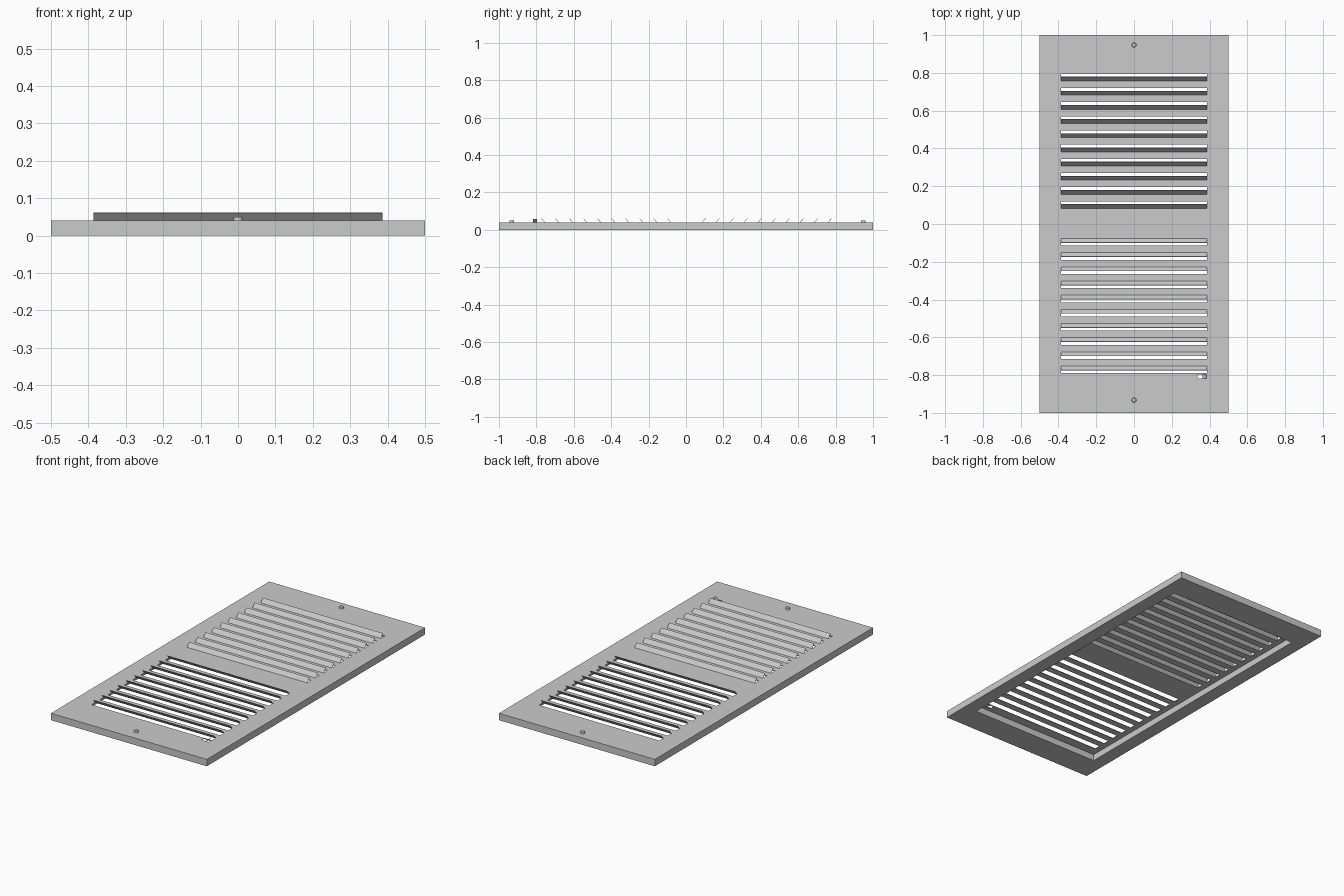
import bpy, bmesh
from mathutils import Matrix, Vector

if "Cube" in bpy.data.objects:
    bpy.data.objects.remove(bpy.data.objects["Cube"])


def new_object(name, bm):
    bmesh.ops.recalc_face_normals(bm, faces=bm.faces[:])
    mesh = bpy.data.meshes.new(name)
    bm.to_mesh(mesh)
    bm.free()
    obj = bpy.data.objects.new(name, mesh)
    bpy.context.collection.objects.link(obj)
    return obj


def add_box(bm, lo, hi):
    lo, hi = Vector(lo), Vector(hi)
    mat = Matrix.Translation((lo + hi) / 2) @ Matrix.Diagonal((*(hi - lo), 1))
    bmesh.ops.create_cube(bm, size=1, matrix=mat)


def add_prism(bm, profile, offset):
    face = bm.faces.new([bm.verts.new(p) for p in profile])
    ext = bmesh.ops.extrude_face_region(bm, geom=[face])
    moved = [v for v in ext["geom"] if isinstance(v, bmesh.types.BMVert)]
    bmesh.ops.translate(bm, verts=moved, vec=offset)


def cut(target, cutter):
    mod = target.modifiers.new("cut", 'BOOLEAN')
    mod.object, mod.operation, mod.solver = cutter, 'DIFFERENCE', 'EXACT'
    cutter.hide_render = True
    bpy.context.view_layer.objects.active = target
    bpy.ops.object.modifier_apply(modifier=mod.name)
    bpy.data.objects.remove(cutter, do_unlink=True)


TOP, SKIN, HALF_W = 0.04, 0.003, 0.386
PITCH, COUNT, SLOT = 0.075, 10, 0.038

# (direction along y, hinge edge of the first slot) for each bank
BANKS = [(1, 0.082), (-1, 0.077)]
slots = [(s, s * (start + PITCH * i)) for s, start in BANKS for i in range(COUNT)]

# Face plate with a hollow underside
bm = bmesh.new()
add_box(bm, (-0.5, -1, 0), (0.5, 1, TOP))
plate = new_object("face_plate", bm)

bm = bmesh.new()
add_box(bm, (-0.42, -0.845, -0.05), (0.42, 0.845, TOP - SKIN))
cut(plate, new_object("recess_cutter", bm))

# Air slots and lever slot
bm = bmesh.new()
for s, y in slots:
    y0, y1 = sorted((y, y + s * SLOT))
    add_box(bm, (-HALF_W, y0, 0.02), (HALF_W, y1, 0.1))
add_box(bm, (0.337, -0.818, 0.02), (0.383, -0.797, 0.1))
cut(plate, new_object("slot_cutter", bm))

# Louvres leaning away from the middle
bm = bmesh.new()
for s, y in slots:
    pts = [(0, TOP - SKIN), (0.021, 0.062), (0.023, 0.0605), (0.002, TOP - SKIN)]
    add_prism(bm, [(-HALF_W, y + s * a, z) for a, z in pts], (2 * HALF_W, 0, 0))
new_object("louvres", bm)

# Small damper lever standing in its slot
bm = bmesh.new()
pts = [(0.363, 0.037), (0.383, 0.057), (0.385, 0.055), (0.367, 0.037)]
add_prism(bm, [(x, -0.818, z) for x, z in pts], (0, 0.021, 0))
new_object("damper_lever", bm)

# Screw heads
for name, y in (("front_screw", -0.932), ("back_screw", 0.948)):
    bm = bmesh.new()
    bmesh.ops.create_cone(bm, cap_ends=True, segments=16, radius1=0.013,
                          radius2=0.011, depth=0.012,
                          matrix=Matrix.Translation((0, y, TOP + 0.004)))
    new_object(name, bm)
